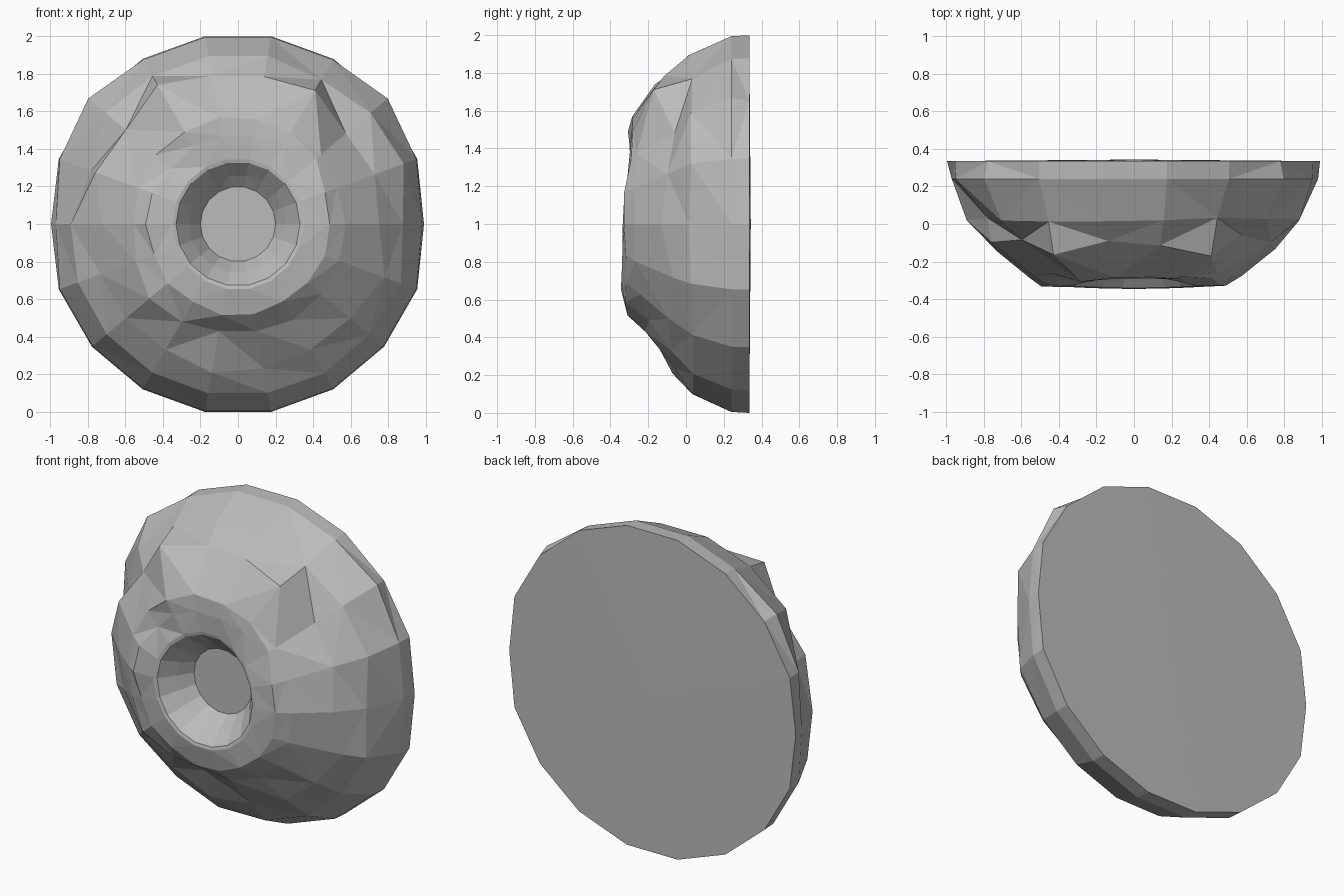
import bpy, bmesh, math, random

cube = bpy.data.objects.get("Cube")
if cube:
    bpy.data.objects.remove(cube, do_unlink=True)

random.seed(4)
SIDES = 18

# Rings from the flat back to the crater floor:
# radius, depth at top, depth at sides, depth at bottom, roughness
RINGS = [
    (1.015, 0.335, 0.335, 0.335, 0.0),
    (1.01, 0.24, 0.24, 0.24, 0.0),
    (0.915, 0.02, 0.02, 0.04, 0.008),
    (0.79, -0.10, -0.10, -0.07, 0.02),
    (0.565, -0.27, -0.28, -0.20, 0.015),
    (0.485, -0.29, -0.325, -0.31, 0.01),
    (0.35, -0.28, -0.335, -0.345, 0.0),
    (0.33, -0.275, -0.33, -0.34, 0.0),
    (0.26, -0.20, -0.24, -0.25, 0.0),
    (0.20, -0.15, -0.15, -0.15, 0.0),
]

# Lumps and chips: (ring, column) -> change of radius and depth
LUMPS = {
    (0, 4): (-0.025, 0), (0, 13): (-0.02, 0),
    (1, 4): (-0.03, 0), (1, 13): (-0.04, 0),
    (1, 2): (0.03, 0), (1, 15): (0.03, 0),
    (2, 1): (-0.02, 0.01), (2, 3): (0.02, 0),
    (2, 14): (-0.08, 0.02), (2, 4): (-0.03, 0), (2, 13): (-0.03, 0),
    (3, 1): (0.05, -0.07), (3, 16): (0.05, -0.07),
    (3, 2): (-0.03, 0.02), (3, 15): (-0.03, 0.02),
    (3, 5): (0.02, 0.03), (3, 4): (-0.05, -0.03), (3, 13): (-0.05, -0.03),
    (4, 1): (0.01, -0.02), (4, 16): (0.01, -0.02),
    (4, 6): (0.01, 0.0), (4, 11): (0.04, -0.01),
    (4, 7): (0.03, 0.01), (4, 10): (0.03, 0.01),
    (5, 2): (0.05, 0.02), (5, 15): (-0.03, 0.03),
    (5, 0): (-0.02, 0.01), (5, 17): (-0.02, 0.01),
}


def ring_point(ring, col):
    radius, top, side, bottom, rough = RINGS[ring]
    angle = math.radians((col + 0.5) * 360 / SIDES)
    c = math.cos(angle)
    depth = side + ((top if c > 0 else bottom) - side) * c * c
    dr, dy = LUMPS.get((ring, col), (0, 0))
    radius += dr + random.uniform(-rough, rough)
    depth += dy + random.uniform(-rough, rough)
    return radius * math.sin(angle), depth, 1 + radius * c


# Cratered rock dome
bm = bmesh.new()
loops = [[bm.verts.new(ring_point(r, c)) for c in range(SIDES)]
         for r in range(len(RINGS))]
for a, b in zip(loops, loops[1:]):
    for i in range(SIDES):
        j = (i + 1) % SIDES
        bm.faces.new((a[i], a[j], b[j], b[i]))
bmesh.ops.triangulate(bm, faces=bm.faces[:], quad_method='SHORT_EDGE')

# Crater floor and slightly raised back
bm.faces.new(loops[-1])
centre = bm.verts.new((0, 0.343, 1))
for i in range(SIDES):
    bm.faces.new((loops[0][i], loops[0][(i + 1) % SIDES], centre))

bmesh.ops.recalc_face_normals(bm, faces=bm.faces[:])
low = min(v.co.z for v in bm.verts)
for v in bm.verts:
    v.co.z -= low
mesh = bpy.data.meshes.new("crater_rock")
bm.to_mesh(mesh)
bm.free()
rock = bpy.data.objects.new("crater_rock", mesh)
bpy.context.collection.objects.link(rock)

# Grey stone
grey = (0.5, 0.5, 0.5, 1)
stone = bpy.data.materials.new("grey_stone")
stone.use_nodes = True
stone.diffuse_color = grey
stone.node_tree.nodes["Principled BSDF"].inputs["Base Color"].default_value = grey
mesh.materials.append(stone)
